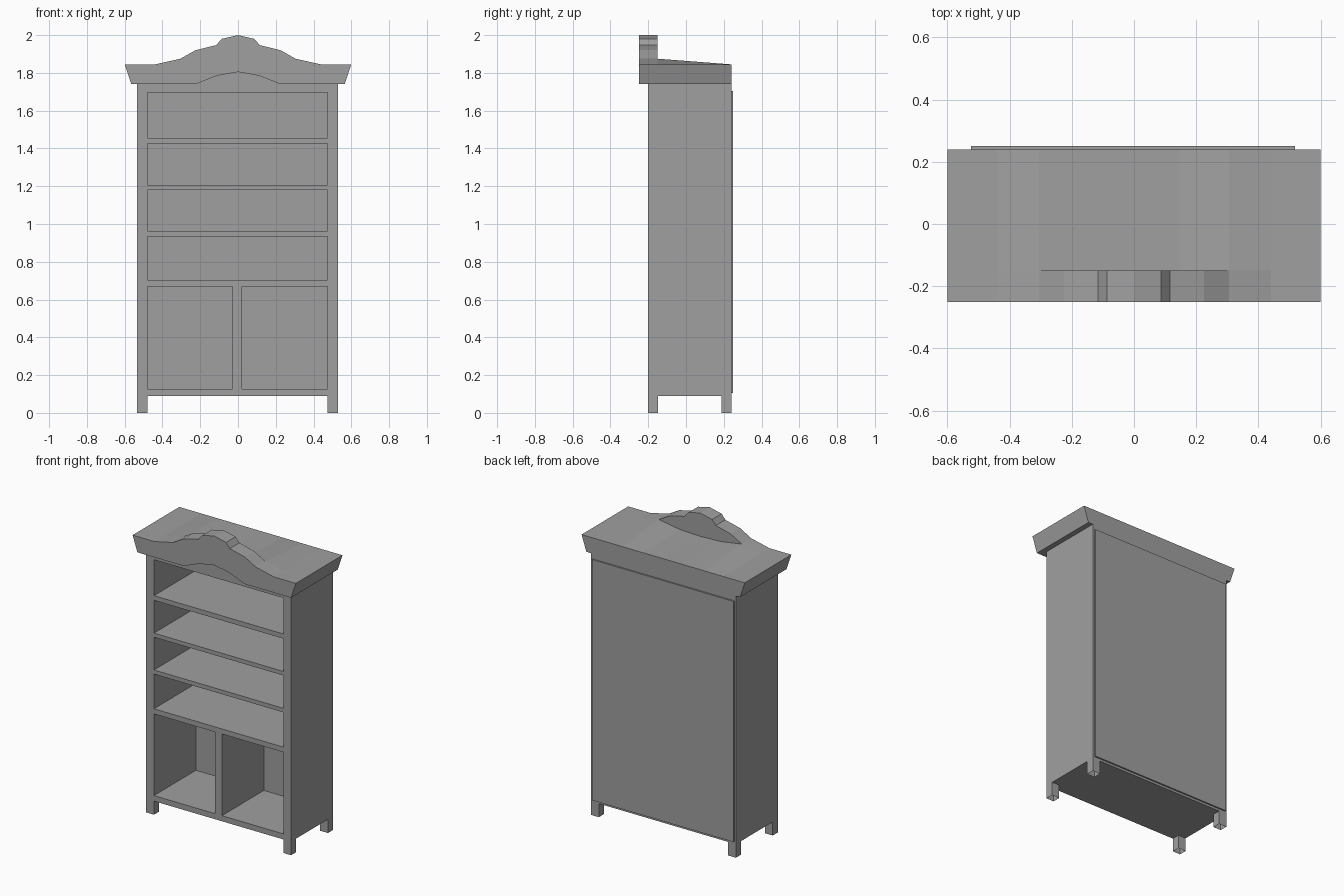
import bpy
import bmesh

cube = bpy.data.objects.get("Cube")
if cube:
    bpy.data.objects.remove(cube, do_unlink=True)

grey = bpy.data.materials.new("plain grey")
grey.use_nodes = True
colour = (0.35, 0.35, 0.35, 1)
grey.diffuse_color = colour
grey.node_tree.nodes["Principled BSDF"].inputs["Base Color"].default_value = colour


def finish(name, bm):
    bmesh.ops.recalc_face_normals(bm, faces=bm.faces)
    mesh = bpy.data.meshes.new(name)
    bm.to_mesh(mesh)
    bm.free()
    mesh.materials.append(grey)
    obj = bpy.data.objects.new(name, mesh)
    bpy.context.scene.collection.objects.link(obj)


def loft(name, front, back, y0, y1):
    """Join two matching x-z outlines placed at y0 and y1."""
    bm = bmesh.new()
    a = [bm.verts.new((x, y0, z)) for x, z in front]
    b = [bm.verts.new((x, y1, z)) for x, z in back]
    bm.faces.new(a)
    bm.faces.new(b)
    for i in range(len(a)):
        j = (i + 1) % len(a)
        bm.faces.new((a[i], a[j], b[j], b[i]))
    finish(name, bm)


def box(name, x0, x1, y0, y1, z0, z1, open_bottom=False):
    bm = bmesh.new()
    bmesh.ops.create_cube(bm, size=1)
    for v in bm.verts:
        v.co = (x1 if v.co.x > 0 else x0,
                y1 if v.co.y > 0 else y0,
                z1 if v.co.z > 0 else z0)
    if open_bottom:
        base = [f for f in bm.faces if all(v.co.z == z0 for v in f.verts)]
        bmesh.ops.delete(bm, geom=base, context='FACES')
    finish(name, bm)


def mirrored(half):
    """Complete a left-right outline whose last point is on the centre."""
    return half + [(-x, z) for x, z in reversed(half[:-1])]


LEFT, RIGHT, WALL = 0.53, -0.535, 0.057
FRONT, BACK = -0.20, 0.24
FOOT, TOP = 0.09, 1.74
IN_L, IN_R = LEFT - WALL, RIGHT + WALL

# Carcass sides and back
box("left_side", IN_L, LEFT, FRONT, BACK, FOOT, TOP)
box("right_side", RIGHT, IN_R, FRONT, BACK, FOOT, TOP)
box("back_panel", -0.523, 0.518, BACK, 0.25, 0.105, 1.705)

# Horizontal boards, from floor to top
boards = {
    "floor_board": (FOOT, 0.127),
    "cupboard_top": (0.67, 0.704),
    "lower_shelf": (0.935, 0.962),
    "middle_shelf": (1.18, 1.207),
    "upper_shelf": (1.425, 1.456),
    "top_board": (1.695, TOP),
}
for name, (z0, z1) in boards.items():
    box(name, IN_R, IN_L, FRONT, BACK, z0, z1)
box("centre_divider", -0.03, 0.022, FRONT, BACK, 0.127, 0.67)

# Square feet, open underneath
for side, x in (("left", IN_L), ("right", RIGHT)):
    for end, y in (("front", FRONT), ("back", BACK - 0.053)):
        box(f"{end}_{side}_foot", x, x + WALL, y, y + 0.053, 0, FOOT, True)

# Frieze behind the arch of the cornice
box("frieze", -0.25, 0.25, FRONT, -0.15, TOP, 1.82)

# Curved pediment with an arched lower edge
crest = [(-0.565, TOP), (-0.6, 1.845), (-0.44, 1.845), (-0.305, 1.875),
         (-0.225, 1.92), (-0.115, 1.947), (-0.087, 1.98), (0, 2.0)]
arch = [(-0.225, TOP), (-0.112, 1.785), (0, 1.805)]
outline = mirrored(crest) + mirrored(arch)[::-1]
loft("pediment", outline, outline, -0.25, -0.15)

# Cornice roof falling gently to a level back edge
ridge = mirrored([(-0.565, TOP), (-0.6, 1.845), (-0.44, 1.845),
                  (-0.305, 1.875), (-0.15, 1.85), (0, 1.845)])
level = [(x, min(z, 1.845)) for x, z in ridge]
loft("cornice_roof", ridge, level, -0.15, BACK)
